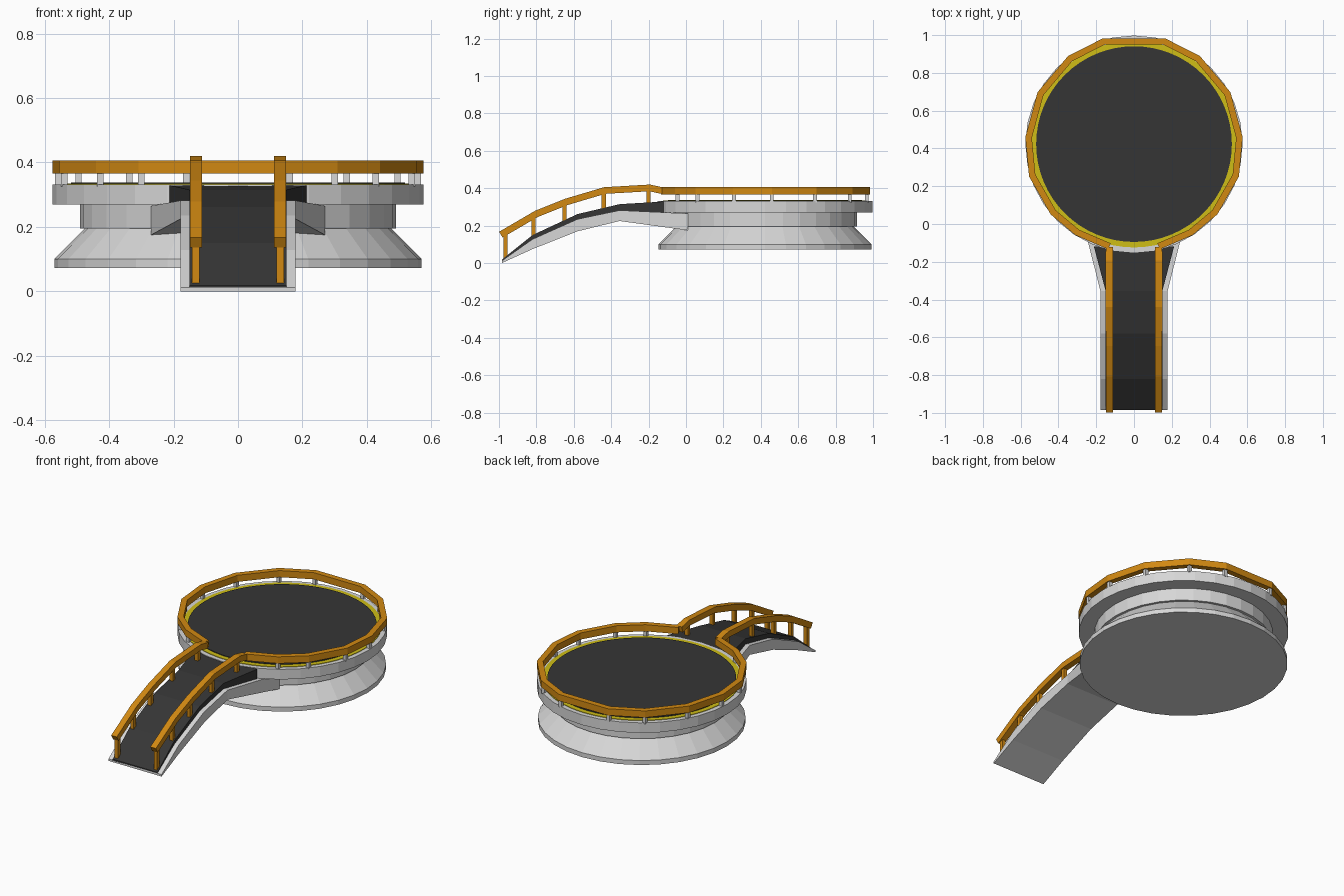
import bpy, bmesh, math
from mathutils import Vector

cube = bpy.data.objects.get("Cube")
if cube:
    bpy.data.objects.remove(cube, do_unlink=True)

CY = 0.423          # centre of the round platform
UP = Vector((0, 0, 1))


def material(name, rgb):
    m = bpy.data.materials.new(name)
    m.use_nodes = True
    m.diffuse_color = (*rgb, 1)
    m.node_tree.nodes["Principled BSDF"].inputs["Base Color"].default_value = (*rgb, 1)
    return m


CONCRETE = material("light_concrete", (0.68, 0.68, 0.68))
ASPHALT = material("dark_asphalt", (0.036, 0.036, 0.036))
YELLOW = material("yellow_paint", (0.62, 0.51, 0.008))
ORANGE = material("orange_rail", (0.64, 0.25, 0.006))


def finish(name, bm, mat):
    bmesh.ops.recalc_face_normals(bm, faces=bm.faces)
    mesh = bpy.data.meshes.new(name)
    bm.to_mesh(mesh)
    bm.free()
    mesh.materials.append(mat)
    obj = bpy.data.objects.new(name, mesh)
    bpy.context.collection.objects.link(obj)
    return obj


def loft(name, rings, mat):
    """Skin a list of closed rings and cap both ends."""
    bm = bmesh.new()
    rows = [[bm.verts.new(p) for p in ring] for ring in rings]
    n = len(rows[0])
    for a, b in zip(rows, rows[1:]):
        for i in range(n):
            j = (i + 1) % n
            bm.faces.new((a[i], a[j], b[j], b[i]))
    bm.faces.new(rows[0])
    bm.faces.new(rows[-1])
    return finish(name, bm, mat)


def turned(name, profile, mat, sides=32):
    """Turn (radius, height) pairs about the platform axis."""
    turn = [2 * math.pi * i / sides for i in range(sides)]
    return loft(name, [[(r * math.cos(a), CY + r * math.sin(a), z) for a in turn]
                       for r, z in profile], mat)


def bar(name, path, width, height, mat):
    """Sweep a box section along a path with mitred joints."""
    pts = [Vector(p) for p in path]
    dirs = [(b - a).normalized() for a, b in zip(pts, pts[1:])]
    rings = []
    for i, p in enumerate(pts):
        before, after = dirs[max(i - 1, 0)], dirs[min(i, len(dirs) - 1)]
        t = (before + after).normalized()
        mitre = 1 / max(t.dot(after), 0.7)
        side = t.cross(UP).normalized()
        norm = side.cross(t)
        s = side * width / 2 * mitre
        h = norm * height / 2
        rings.append([p + s + h, p - s + h, p - s - h, p + s - h])
    return loft(name, rings, mat)


def post(name, x, y, z0, z1, size, mat):
    h = size / 2
    corners = [(x - h, y - h), (x + h, y - h), (x + h, y + h), (x - h, y + h)]
    return loft(name, [[(a, b, z) for a, b in corners] for z in (z0, z1)], mat)


def slab(name, stations, mat):
    """Stations are (y, half width, bottom, top) along the ramp."""
    return loft(name, [[(-w, y, lo), (w, y, lo), (w, y, hi), (-w, y, hi)]
                       for y, w, lo, hi in stations], mat)


# Platform body: splayed foot, neck and overhanging deck rim
turned("platform_base", [(0.57, 0.073), (0.57, 0.1), (0.475, 0.195),
                         (0.49, 0.195), (0.49, 0.272)], CONCRETE)
turned("platform_rim", [(0.575, 0.27), (0.575, 0.331)], CONCRETE)

# Painted edge and dark surface
turned("edge_stripe", [(0.547, 0.329), (0.547, 0.334)], YELLOW, 64)
turned("platform_surface", [(0.518, 0.33), (0.518, 0.338)], ASPHALT, 64)

# Curved ramp, flaring where it meets the platform
slab("ramp_beam", [(-0.985, 0.178, 0, 0.012), (-0.82, 0.178, 0.075, 0.128),
                   (-0.58, 0.178, 0.17, 0.235), (-0.355, 0.178, 0.225, 0.282),
                   (0.01, 0.27, 0.175, 0.265)], CONCRETE)
slab("ramp_surface", [(-0.985, 0.15, 0.004, 0.018), (-0.82, 0.15, 0.11, 0.15),
                      (-0.58, 0.15, 0.215, 0.262), (-0.355, 0.15, 0.265, 0.315),
                      (-0.12, 0.212, 0.268, 0.329)], ASPHALT)

# Round guard rail: half outline, mirrored into one open loop
half = [(0.13, -0.118), (0.3, -0.045), (0.428, 0.062), (0.539, 0.257),
        (0.558, 0.458), (0.495, 0.69), (0.338, 0.876), (0.16, 0.966)]
loop = half + [(-x, y) for x, y in reversed(half)]
bar("round_rail", [(x, y, 0.386) for x, y in loop], 0.034, 0.04, ORANGE)
for i, (x, y) in enumerate(loop[1:-1]):
    post(f"round_rail_post_{i}", x, y, 0.325, 0.37, 0.02, CONCRETE)

# Ramp handrails with their posts
arc = [(-0.99, 0.152), (-0.8, 0.263), (-0.64, 0.327), (-0.435, 0.388),
       (-0.195, 0.402), (-0.125, 0.387)]
feet = [(-0.965, 0.02, 0.16), (-0.815, 0.14, 0.25), (-0.65, 0.22, 0.32),
        (-0.44, 0.28, 0.38), (-0.2, 0.31, 0.395)]
for side, sx in (("left", 1), ("right", -1)):
    bar(f"{side}_ramp_rail", [(sx * 0.131, y, z) for y, z in arc], 0.037, 0.036, ORANGE)
    for i, (y, z0, z1) in enumerate(feet):
        post(f"{side}_ramp_post_{i}", sx * 0.131, y, z0, z1, 0.022, ORANGE)
